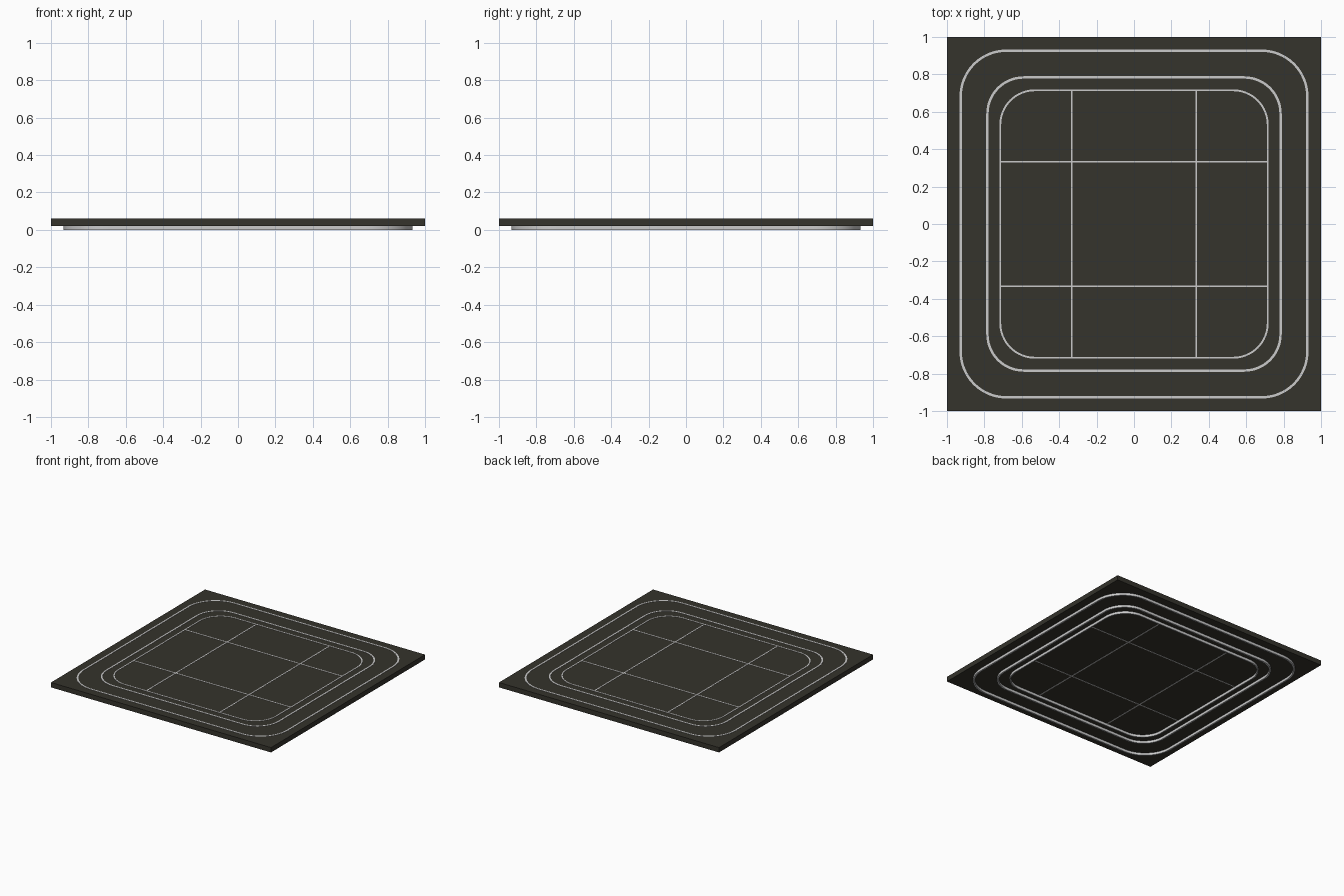
import bpy, bmesh, math

cube = bpy.data.objects.get("Cube")
if cube:
    bpy.data.objects.remove(cube, do_unlink=True)


def material(name, color):
    mat = bpy.data.materials.new(name)
    mat.use_nodes = True
    mat.diffuse_color = color
    bsdf = mat.node_tree.nodes["Principled BSDF"]
    bsdf.inputs["Base Color"].default_value = color
    bsdf.inputs["Roughness"].default_value = 0.6
    return mat


DARK = material("dark olive grey", (0.035, 0.033, 0.025, 1))
LIGHT = material("light grey", (0.6, 0.6, 0.6, 1))
BOTTOM, TOP = 0.02, 0.06


def finish(name, bm, mat):
    bmesh.ops.recalc_face_normals(bm, faces=bm.faces)
    mesh = bpy.data.meshes.new(name)
    bm.to_mesh(mesh)
    bm.free()
    mesh.materials.append(mat)
    obj = bpy.data.objects.new(name, mesh)
    bpy.context.collection.objects.link(obj)
    return obj


def box(name, size, center, mat):
    bm = bmesh.new()
    bmesh.ops.create_cube(bm, size=1)
    bmesh.ops.scale(bm, vec=size, verts=bm.verts)
    bmesh.ops.translate(bm, vec=center, verts=bm.verts)
    return finish(name, bm, mat)


def rounded_square(half, radius, steps=16):
    points = []
    for corner in range(4):
        mid = math.radians(45 + 90 * corner)
        cx = math.copysign(half - radius, math.cos(mid))
        cy = math.copysign(half - radius, math.sin(mid))
        for i in range(steps + 1):
            a = math.radians(90 * (corner + i / steps))
            points.append((cx + radius * math.cos(a), cy + radius * math.sin(a)))
    return points


def ring(name, half, radius, width, z0, z1):
    """Closed rounded-square band with a rectangular section."""
    bm = bmesh.new()
    section = [(0, z0), (0, z1), (width, z1), (width, z0)]
    loops = [[bm.verts.new((x, y, z)) for x, y in rounded_square(half - d, radius - d)]
             for d, z in section]
    n = len(loops[0])
    for k in range(4):
        a, b = loops[k], loops[(k + 1) % 4]
        for i in range(n):
            j = (i + 1) % n
            bm.faces.new((a[i], a[j], b[j], b[i]))
    obj = finish(name, bm, LIGHT)
    bpy.ops.object.select_all(action="DESELECT")
    obj.select_set(True)
    bpy.context.view_layer.objects.active = obj
    bpy.ops.object.shade_smooth_by_angle(angle=math.radians(30))


# Square slab
box("slab", (2, 2, TOP - BOTTOM), (0, 0, (TOP + BOTTOM) / 2), DARK)

# Inlaid rings that stand out below the slab
for name, half, radius, width in (("outer_ring", 0.933, 0.25, 0.013),
                                  ("middle_ring", 0.79, 0.2, 0.013),
                                  ("inner_ring", 0.72, 0.19, 0.01)):
    ring(name, half, radius, width, 0, TOP + 0.002)

# Inlaid grid strips, showing on both faces
height = TOP - BOTTOM + 0.003
middle = (TOP + BOTTOM) / 2
for side, label in ((-1, "low"), (1, "high")):
    box("lengthwise_strip_" + label, (0.01, 1.43, height), (side * 0.333, 0, middle), LIGHT)
    box("crosswise_strip_" + label, (1.43, 0.01, height), (0, side * 0.333, middle), LIGHT)
